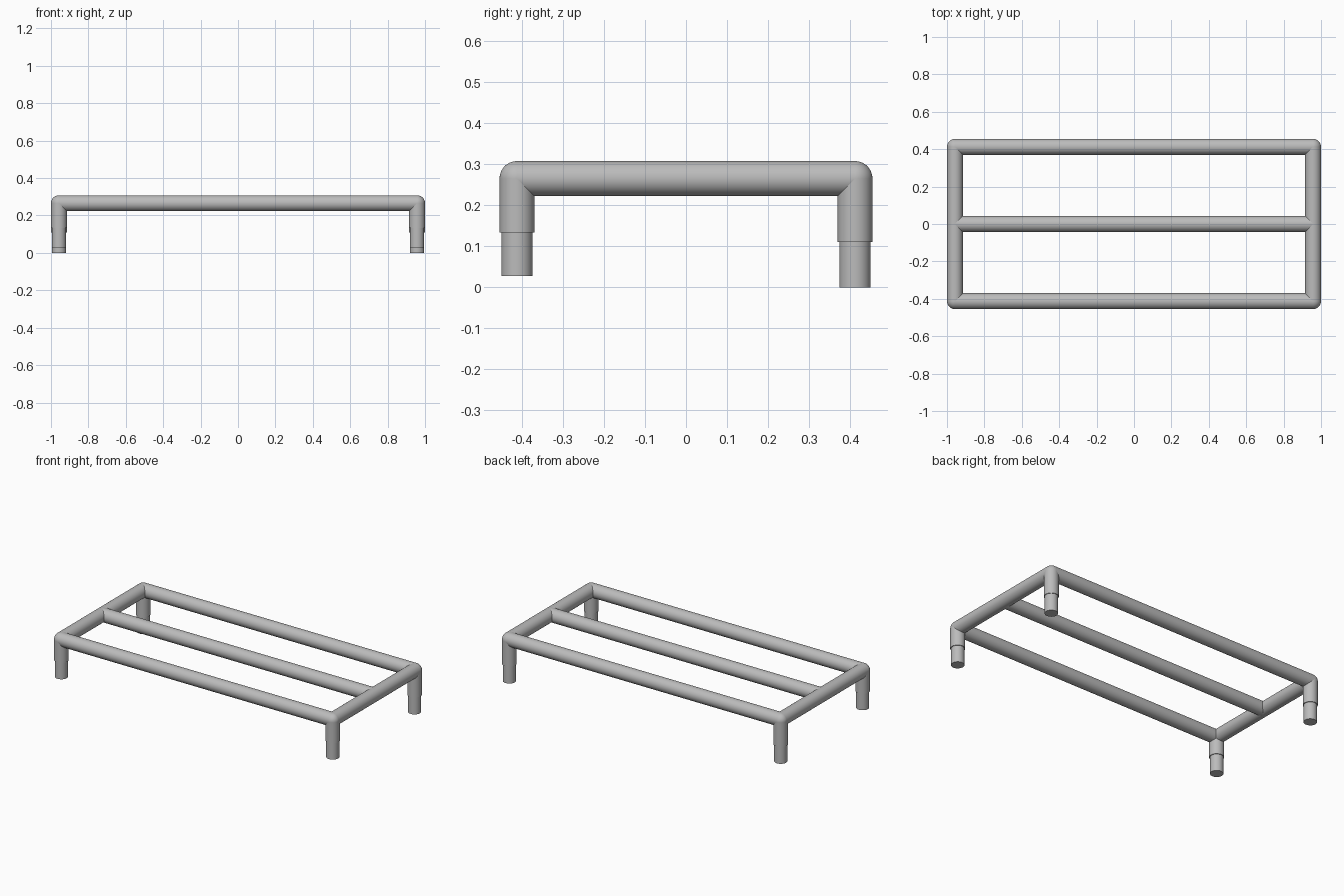
import bpy
from math import radians
from mathutils import Vector

cube = bpy.data.objects.get("Cube")
if cube:
    bpy.data.objects.remove(cube, do_unlink=True)

TUBE_R = 0.0425               # frame tube radius
FOOT_R = 0.038                # narrower foot radius
X, Y, Z = 0.9575, 0.4125, 0.2655   # tube centre lines

# Single painted metal colour
metal = bpy.data.materials.new("grey metal")
metal.use_nodes = True
GREY = (0.5, 0.5, 0.5, 1)
metal.diffuse_color = GREY
metal.node_tree.nodes["Principled BSDF"].inputs["Base Color"].default_value = GREY


def finish(name):
    obj = bpy.context.object
    obj.name = name
    obj.data.materials.append(metal)
    bpy.ops.object.shade_smooth_by_angle(angle=radians(30))


def tube(name, start, end, radius=TUBE_R):
    a, b = Vector(start), Vector(end)
    turn = (b - a).to_track_quat("Z", "Y").to_euler()
    bpy.ops.mesh.primitive_cylinder_add(
        vertices=64, radius=radius, depth=(b - a).length,
        location=(a + b) / 2, rotation=turn)
    finish(name)


# Long rails
for label, y in (("front", -Y), ("middle", 0), ("back", Y)):
    tube(label + "_rail", (-X, y, Z), (X, y, Z))

for side, x in (("left", X), ("right", -X)):
    # Short end rails
    tube(side + "_end_rail", (x, -Y, Z), (x, Y, Z))

    # Legs: rounded corner, sleeve and foot; the front feet sit higher
    for end, y, sleeve_z, foot_z in (("front", -Y, 0.134, 0.027),
                                     ("back", Y, 0.11, 0.0)):
        name = end + "_" + side
        bpy.ops.mesh.primitive_uv_sphere_add(
            segments=64, ring_count=32, radius=TUBE_R, location=(x, y, Z))
        finish(name + "_corner")
        tube(name + "_leg_sleeve", (x, y, sleeve_z), (x, y, Z))
        tube(name + "_foot", (x, y, foot_z), (x, y, sleeve_z + 0.02), FOOT_R)
